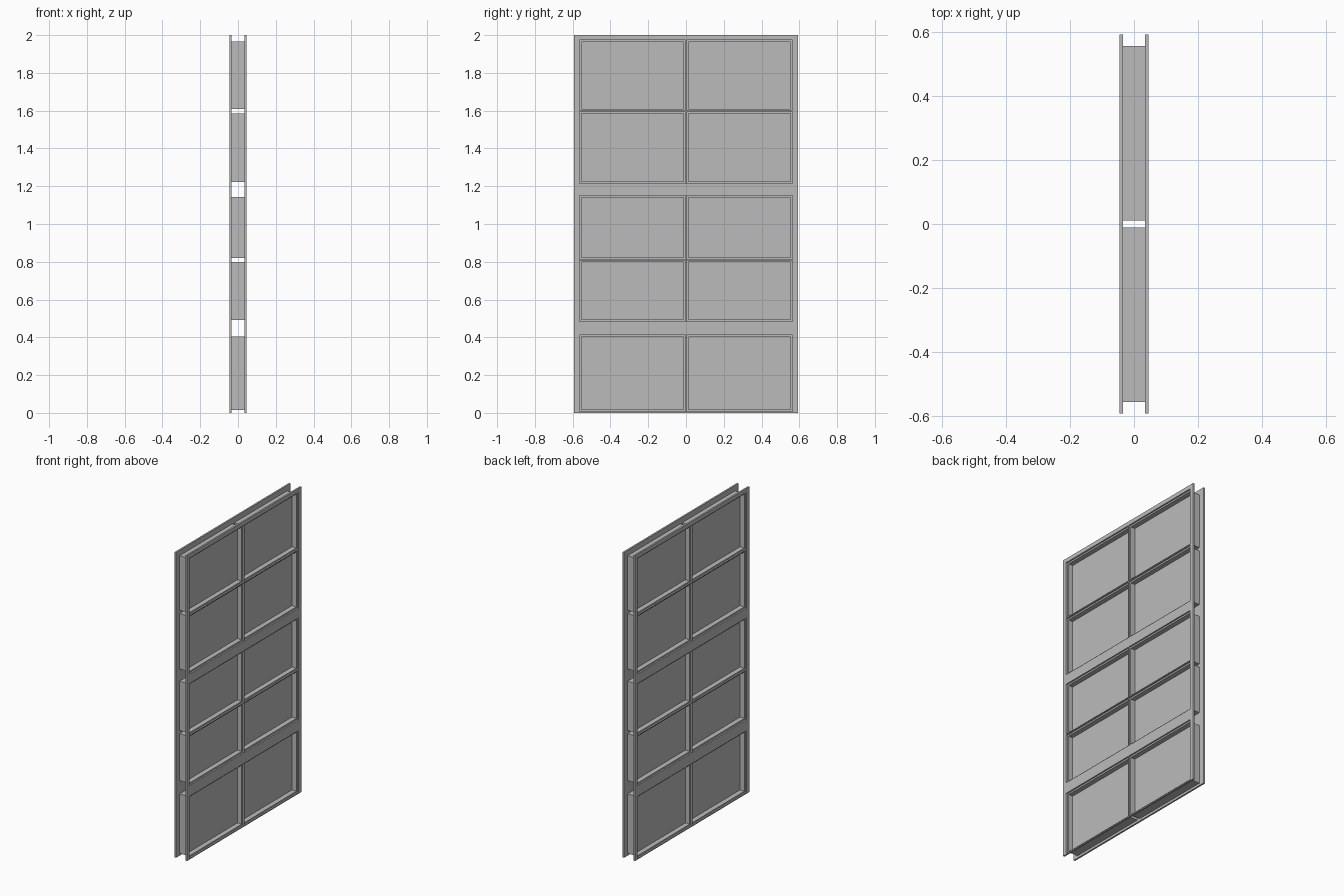
import bpy
import bmesh

cube = bpy.data.objects.get("Cube")
if cube:
    bpy.data.objects.remove(cube, do_unlink=True)

grey = bpy.data.materials.new("plain_grey")
grey.use_nodes = True
COLOR = (0.5, 0.5, 0.5, 1.0)
grey.diffuse_color = COLOR
grey.node_tree.nodes["Principled BSDF"].inputs["Base Color"].default_value = COLOR

HALF_W, HEIGHT = 0.592, 2.0       # leaf outline
X_IN, X_OUT = 0.034, 0.045        # face plate depth
REBATE = 0.008                    # step between plate opening and pane casing
WALL = 0.002                      # casing wall thickness
GLASS = 0.004                     # half thickness of the centre panel
ROWS = [(0.015, 0.405), (0.492, 0.800), (0.821, 1.143), (1.223, 1.586), (1.608, 1.965)]
COLS = [(-0.556, -0.0105), (0.0105, 0.556)]


def finish(bm, name):
    bmesh.ops.recalc_face_normals(bm, faces=bm.faces)
    mesh = bpy.data.meshes.new(name)
    bm.to_mesh(mesh)
    bm.free()
    mesh.materials.append(grey)
    obj = bpy.data.objects.new(name, mesh)
    bpy.context.collection.objects.link(obj)
    return obj


def extrude_x(bm, depth):
    """Thicken flat faces along x into a closed solid."""
    res = bmesh.ops.extrude_face_region(bm, geom=bm.faces[:], use_keep_orig=True)
    verts = [g for g in res["geom"] if isinstance(g, bmesh.types.BMVert)]
    bmesh.ops.translate(bm, vec=(depth, 0, 0), verts=verts)


def grid_solid(name, ys, zs, x0, x1, is_hole):
    """Slab divided by ys and zs, with some cells left open."""
    bm = bmesh.new()
    v = [[bm.verts.new((x0, y, z)) for z in zs] for y in ys]
    for i in range(len(ys) - 1):
        for j in range(len(zs) - 1):
            if not is_hole(i, j):
                bm.faces.new((v[i][j], v[i + 1][j], v[i + 1][j + 1], v[i][j + 1]))
    extrude_x(bm, x1 - x0)
    return finish(bm, name)


def grow(span, d):
    return (span[0] - d, span[1] + d)


def ring(name, outer, inner, x0, x1):
    """Rectangular frame between two (y span, z span) rectangles."""
    ys = [outer[0][0], *inner[0], outer[0][1]]
    zs = [outer[1][0], *inner[1], outer[1][1]]
    return grid_solid(name, ys, zs, x0, x1, lambda i, j: i == 1 and j == 1)


# Two face plates with ten openings each
plate_ys = [-HALF_W] + [y for c in COLS for y in grow(c, REBATE)] + [HALF_W]
plate_zs = [0.0] + [z for r in ROWS for z in grow(r, REBATE)] + [HEIGHT]
SIDES = (("left", 1), ("right", -1))
for side, s in SIDES:
    grid_solid(side + "_face_plate", plate_ys, plate_zs, s * X_IN, s * X_OUT,
               lambda i, j: i % 2 == 1 and j % 2 == 1)

# Casing, rebate lips and centre panel for every opening
for r, row in enumerate(ROWS, 1):
    for c, col in zip(("front", "back"), COLS):
        tag = "%s_%d" % (c, r)
        outer = (col, row)
        inner = (grow(col, -WALL), grow(row, -WALL))
        opening = (grow(col, REBATE), grow(row, REBATE))
        ring("casing_" + tag, outer, inner, -X_IN, X_IN)
        for side, s in SIDES:
            ring("%s_rebate_%s" % (side, tag), opening, inner, s * X_IN, s * (X_IN + 0.0015))
        grid_solid("panel_" + tag, inner[0], inner[1], -GLASS, GLASS, lambda i, j: False)
